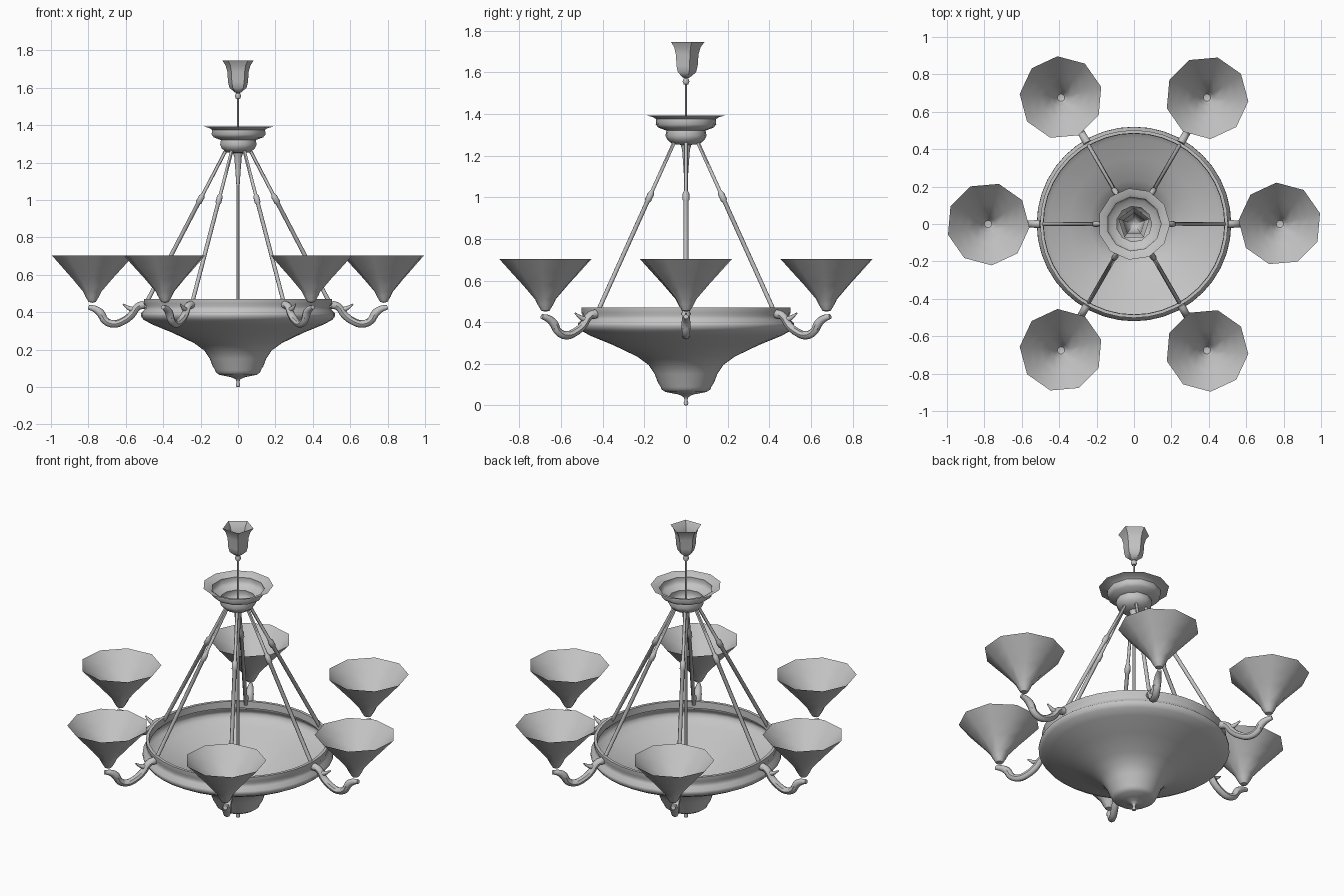
import bpy
import bmesh
from math import cos, sin, pi, radians
from mathutils import Matrix, Vector

cube = bpy.data.objects.get("Cube")
if cube:
    bpy.data.objects.remove(cube, do_unlink=True)

metal = bpy.data.materials.new("satin grey")
metal.use_nodes = True
GREY = (0.55, 0.55, 0.55, 1)
metal.diffuse_color = GREY
metal.node_tree.nodes["Principled BSDF"].inputs["Base Color"].default_value = GREY


def add_object(name, mesh):
    ob = bpy.data.objects.new(name, mesh)
    bpy.context.collection.objects.link(ob)
    return ob


def finish(ob, angle=45):
    ob.data.materials.clear()
    ob.data.materials.append(metal)
    bpy.ops.object.select_all(action='DESELECT')
    ob.select_set(True)
    bpy.context.view_layer.objects.active = ob
    bpy.ops.object.shade_smooth_by_angle(angle=radians(angle))
    return ob


def lathe(name, profile, sides, turn=0):
    """Revolve (radius, height) points, listed from the bottom up outside."""
    bm = bmesh.new()
    rings = []
    for r, z in profile:
        angles = [radians(turn) + 2 * pi * i / sides for i in range(sides)]
        rings.append([bm.verts.new((r * cos(a), r * sin(a), z)) for a in angles])
    for low, high in zip(rings, rings[1:]):
        for i in range(sides):
            j = (i + 1) % sides
            bm.faces.new((low[i], low[j], high[j], high[i]))
    bmesh.ops.remove_doubles(bm, verts=bm.verts, dist=0.0001)
    mesh = bpy.data.meshes.new(name)
    bm.to_mesh(mesh)
    bm.free()
    return finish(add_object(name, mesh))


def tube(name, points, depth):
    """Smooth tube through (x, z, thickness) points in the xz plane."""
    curve = bpy.data.curves.new(name, 'CURVE')
    curve.dimensions = '3D'
    curve.bevel_depth = depth
    curve.bevel_resolution = 2
    curve.use_fill_caps = True
    curve.resolution_u = 4
    spline = curve.splines.new('BEZIER')
    spline.bezier_points.add(len(points) - 1)
    for p, (x, z, thick) in zip(spline.bezier_points, points):
        p.co = (x, 0, z)
        p.radius = thick
        p.handle_left_type = p.handle_right_type = 'AUTO'
    temp = add_object(name + " path", curve)
    graph = bpy.context.evaluated_depsgraph_get()
    mesh = bpy.data.meshes.new_from_object(temp.evaluated_get(graph))
    bpy.data.objects.remove(temp, do_unlink=True)
    return finish(add_object(name, mesh))


def ring_of_six(ob):
    """Repeat a part every sixty degrees about the vertical axis."""
    base = ob.matrix_basis.copy()
    name = ob.name
    for i in range(6):
        item = ob if i == 0 else add_object(name, ob.data)
        item.name = f"{name}_{i + 1}"
        item.matrix_basis = Matrix.Rotation(i * pi / 3, 4, 'Z') @ base


# Central bowl with moulded rim and bottom finial
lathe("bowl", [(0.05, 0.055), (0.10, 0.065), (0.118, 0.078), (0.122, 0.09),
               (0.135, 0.11), (0.15, 0.15), (0.18, 0.195), (0.235, 0.235),
               (0.35, 0.29), (0.46, 0.335), (0.505, 0.36), (0.52, 0.38),
               (0.518, 0.395), (0.50, 0.412), (0.495, 0.43), (0.502, 0.445),
               (0.502, 0.47), (0.485, 0.47), (0.483, 0.43)], 40)
lathe("bowl_finial", [(0, 0), (0.01, 0.002), (0.012, 0.012), (0.007, 0.025),
                      (0.012, 0.04), (0.03, 0.05), (0.055, 0.057), (0, 0.06)], 10)

# Canopy, hub and central rods
lathe("canopy", [(0, 1.25), (0.065, 1.255), (0.09, 1.275), (0.1, 1.295),
                 (0.095, 1.32), (0.135, 1.335), (0.147, 1.35), (0.145, 1.375),
                 (0.16, 1.385), (0.193, 1.393)], 11)
lathe("hub_stem", [(0, 1.08), (0.009, 1.08), (0.015, 1.17), (0.02, 1.23),
                   (0.028, 1.255)], 10)
lathe("centre_rod", [(0, 0.06), (0.008, 0.06), (0.008, 1.1), (0, 1.1)], 8)
lathe("hanging_rod", [(0, 1.25), (0.006, 1.25), (0.006, 1.56), (0, 1.56)], 8)

# Ceiling cup and its bead
lathe("cup_bead", [(0, 1.538), (0.012, 1.543), (0.017, 1.556), (0.012, 1.57),
                   (0, 1.575)], 10)
lathe("ceiling_cup", [(0, 1.57), (0.018, 1.575), (0.048, 1.6), (0.056, 1.63),
                      (0.06, 1.685), (0.07, 1.72), (0.088, 1.745)], 5, 18)

# Sloping support rods with a joint part way up
bottom, top = Vector((0.49, 0, 0.45)), Vector((0.065, 0, 1.265))
length = (top - bottom).length
rod = lathe("support_rod", [(0, 0), (0.011, 0), (0.011, 0.6), (0.016, 0.605),
                            (0.016, 0.64), (0.009, 0.655), (0.009, length),
                            (0, length)], 8)
tilt = (top - bottom).to_track_quat('Z', 'Y').to_matrix().to_4x4()
rod.matrix_basis = Matrix.Translation(bottom) @ tilt
ring_of_six(rod)

# Curved arms, each with a small leaf curl
ring_of_six(tube("arm", [(0.5, 0.44, 1.1), (0.535, 0.43, 1), (0.57, 0.385, 1),
                         (0.615, 0.352, 1), (0.665, 0.337, 1), (0.71, 0.355, 1),
                         (0.735, 0.395, 1.1), (0.765, 0.417, 0.9),
                         (0.8, 0.427, 0.6)], 0.02))
ring_of_six(tube("arm_leaf", [(0.55, 0.41, 1.4), (0.58, 0.42, 1),
                              (0.615, 0.443, 0.3)], 0.012))

# Flared lamp shades
shade = lathe("lamp_shade", [(0, 0.45), (0.02, 0.455), (0.038, 0.485),
                             (0.05, 0.51), (0.11, 0.58), (0.165, 0.64),
                             (0.222, 0.703)], 9, 15)
shade.matrix_basis = Matrix.Translation((0.78, 0, 0))
ring_of_six(shade)
